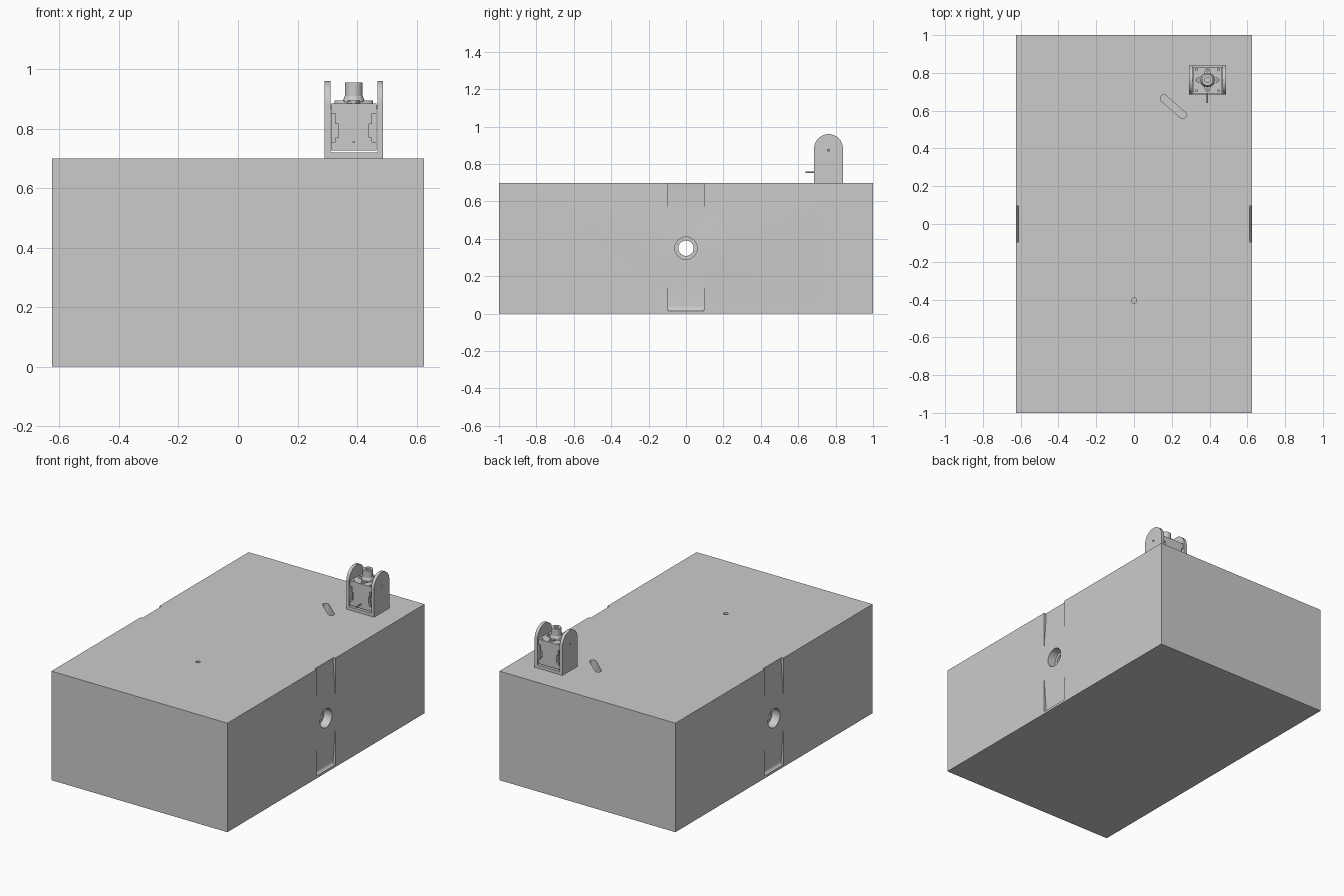
import bpy, bmesh, math
from mathutils import Matrix, Vector

cube = bpy.data.objects.get("Cube")
if cube:
    bpy.data.objects.remove(cube, do_unlink=True)

grey = bpy.data.materials.new("light grey")
grey.use_nodes = True
grey.diffuse_color = (0.6, 0.6, 0.6, 1)
grey.node_tree.nodes["Principled BSDF"].inputs["Base Color"].default_value = (0.6, 0.6, 0.6, 1)


def finish(name, bm):
    bmesh.ops.recalc_face_normals(bm, faces=bm.faces)
    mesh = bpy.data.meshes.new(name)
    bm.to_mesh(mesh)
    bm.free()
    mesh.materials.append(grey)
    obj = bpy.data.objects.new(name, mesh)
    bpy.context.collection.objects.link(obj)
    return obj


def box(name, lo, hi):
    lo, hi = Vector(lo), Vector(hi)
    bm = bmesh.new()
    size = Matrix.Diagonal((*(hi - lo), 1))
    bmesh.ops.create_cube(bm, size=1, matrix=Matrix.Translation((lo + hi) / 2) @ size)
    return finish(name, bm)


def rod(name, start, end, r1, r2=None, sides=32):
    start, end = Vector(start), Vector(end)
    d = end - start
    bm = bmesh.new()
    turn = Vector((0, 0, 1)).rotation_difference(d).to_matrix().to_4x4()
    bmesh.ops.create_cone(bm, cap_ends=True, segments=sides, radius1=r1,
                          radius2=r1 if r2 is None else r2, depth=d.length,
                          matrix=Matrix.Translation((start + end) / 2) @ turn)
    return finish(name, bm)


def prism(name, points, extrude):
    bm = bmesh.new()
    face = bm.faces.new([bm.verts.new(p) for p in points])
    new = bmesh.ops.extrude_face_region(bm, geom=[face])["geom"]
    bmesh.ops.translate(bm, vec=extrude, verts=[v for v in new if isinstance(v, bmesh.types.BMVert)])
    return finish(name, bm)


def cut(obj, cutters):
    for c in cutters:
        mod = obj.modifiers.new("cut", "BOOLEAN")
        mod.operation, mod.solver, mod.object = "DIFFERENCE", "EXACT", c
        bpy.context.view_layer.objects.active = obj
        bpy.ops.object.modifier_apply(modifier=mod.name)
        bpy.data.objects.remove(c, do_unlink=True)


def smooth(obj):
    bpy.ops.object.select_all(action="DESELECT")
    obj.select_set(True)
    bpy.context.view_layer.objects.active = obj
    bpy.ops.object.shade_smooth_by_angle(angle=math.radians(35))


# Main block
block = box("main_block", (-0.625, -1, 0), (0.625, 1, 0.7))
cutters = []

# Tapered finger recesses and stepped hole on both sides
upper = [(0.7, 0.75), (0.612, 0.75), (0.612, 0.7), (0.609, 0.68), (0.626, 0.45), (0.7, 0.45)]
lower = [(0.7, 0.25), (0.626, 0.25), (0.609, 0.04), (0.611, 0.028), (0.617, 0.019),
         (0.626, 0.015), (0.7, 0.015)]
for s in (1, -1):
    for profile in (upper, lower):
        cutters.append(prism("recess_cutter", [(s * x, -0.095, z) for x, z in profile], (0, 0.19, 0)))
    cutters.append(rod("counterbore_cutter", (s * 0.57, 0, 0.35), (s * 0.7, 0, 0.35), 0.06))
cutters.append(rod("hole_cutter", (-0.8, 0, 0.35), (0.8, 0, 0.35), 0.041))

# Top pin hole and diagonal slot
cutters.append(rod("pin_hole_cutter", (0, -0.405, 0.6), (0, -0.405, 0.8), 0.014, sides=20))
a, b = Vector((0.158, 0.665, 0.6)), Vector((0.258, 0.577, 0.6))
heading = math.atan2(b.y - a.y, b.x - a.x)
slot = []
for end, offset in ((b, -math.pi / 2), (a, math.pi / 2)):
    for i in range(11):
        t = heading + offset + math.pi * i / 10
        slot.append(end + Vector((math.cos(t), math.sin(t), 0)) * 0.019)
cutters.append(prism("slot_cutter", slot, (0, 0, 0.2)))
cut(block, cutters)
smooth(block)

# U-shaped bracket with round-topped cheeks
CX, CY = 0.389, 0.762
R = 0.077
box("bracket_base", (CX - 0.099, CY - R, 0.698), (CX + 0.099, CY + R, 0.72))
cheek = [(CY + R, 0.698)]
cheek += [(CY + R * math.cos(math.pi * i / 24), 0.883 + R * math.sin(math.pi * i / 24)) for i in range(25)]
cheek += [(CY - R, 0.698)]
for side, s in (("left", 1), ("right", -1)):
    x = CX + s * 0.099
    plate = prism(side + "_cheek", [(x, y, z) for y, z in cheek], (-s * 0.02, 0, 0))
    cut(plate, [rod("pivot_cutter", (x - 0.05, CY, 0.873), (x + 0.05, CY, 0.873), 0.006, sides=16)])
    smooth(plate)
    rod(side + "_pivot_pin", (CX + s * 0.07, CY, 0.873), (CX + s * 0.09, CY, 0.873), 0.005, sides=16)

# Motor body with notched sides and screw holes
body = box("motor_body", (CX - 0.077, CY - 0.07, 0.727), (CX + 0.077, CY + 0.07, 0.885))
notches = []
for s in (1, -1):
    for inner, z0, z1 in ((0.052, 0.77, 0.815), (0.062, 0.755, 0.85)):
        lo, hi = sorted((CX + s * inner, CX + s * 0.1))
        for f in (1, -1):
            y0, y1 = sorted((CY + f * 0.045, CY + f * 0.1))
            notches.append(box("notch_cutter", (lo, y0, z0), (hi, y1, z1)))
    for f in (1, -1):
        x, y = CX + s * 0.058, CY + f * 0.056
        notches.append(rod("screw_cutter", (x, y, 0.86), (x, y, 0.9), 0.006, sides=16))
cut(body, notches)

# Four-lobed horn plate and hub
for name, length, width in (("horn_long_lobes", 0.064, 0.022), ("horn_cross_lobes", 0.022, 0.064)):
    pts = []
    for i in range(40):
        t = math.tau * i / 40
        pts.append((CX + length * math.cos(t), CY + width * math.sin(t), 0.884))
    lobe = prism(name, pts, (0, 0, 0.01))
    holes = []
    for s in (1, -1):
        x, y = (CX + s * 0.05, CY) if length > width else (CX, CY + s * 0.05)
        holes.append(rod("horn_hole_cutter", (x, y, 0.87), (x, y, 0.91), 0.005, sides=16))
    cut(lobe, holes)
    smooth(lobe)
smooth(rod("hub_flare", (CX, CY, 0.89), (CX, CY, 0.91), 0.038, 0.03))
hub = rod("output_hub", (CX, CY, 0.9), (CX, CY, 0.955), 0.03)
cut(hub, [rod("hub_cutter", (CX, CY, 0.925), (CX, CY, 0.97), 0.014)])
smooth(hub)

# Cable pin at the front
smooth(rod("cable_pin", (CX, 0.64, 0.755), (CX, 0.71, 0.755), 0.004, sides=12))
